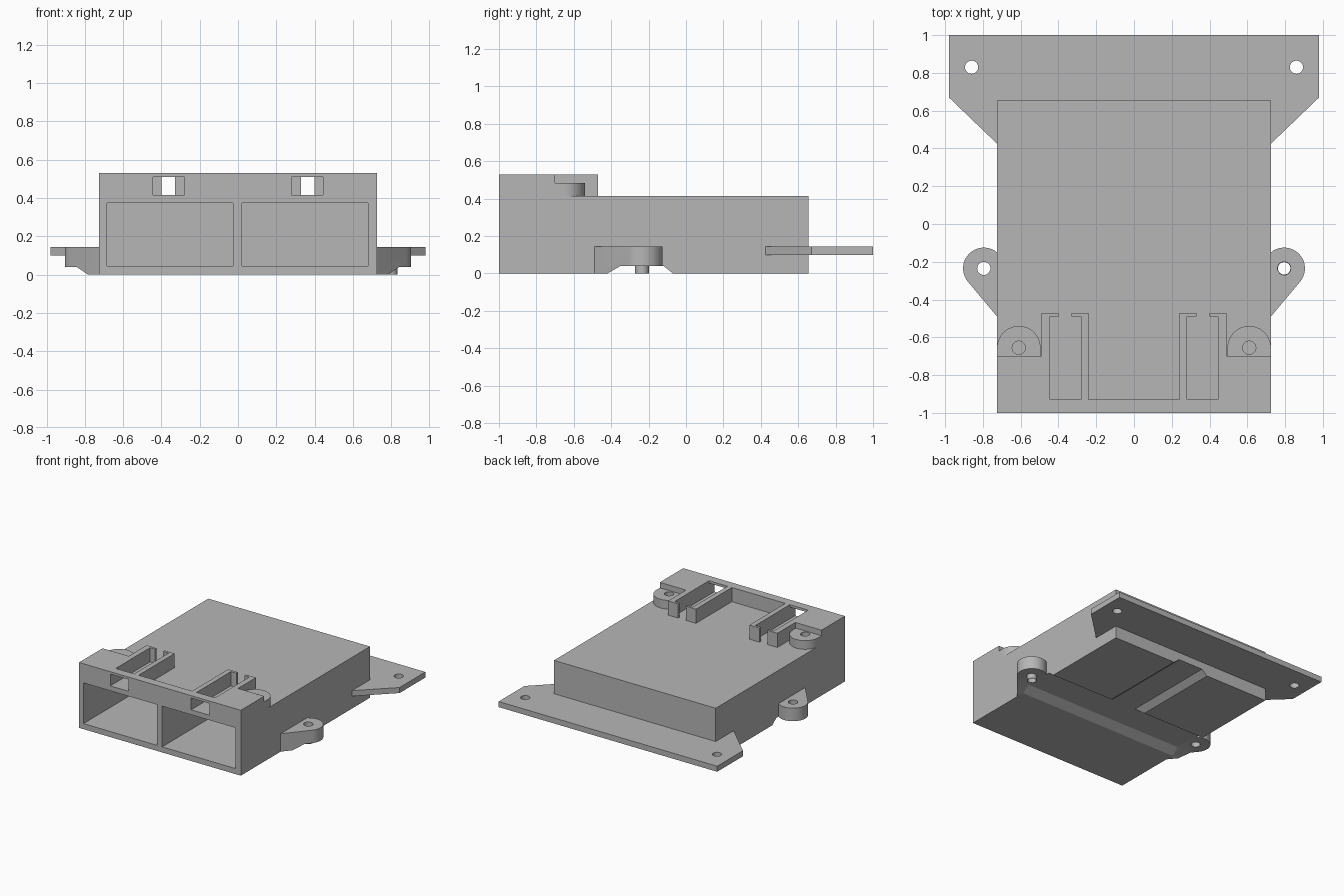
import bpy, bmesh, math
from mathutils import Vector

old = bpy.data.objects.get("Cube")
if old:
    bpy.data.objects.remove(old, do_unlink=True)

grey = bpy.data.materials.new("plain grey")
grey.use_nodes = True
colour = (0.47, 0.47, 0.47, 1)
grey.diffuse_color = colour
grey.node_tree.nodes["Principled BSDF"].inputs["Base Color"].default_value = colour


def prism(name, outline, low, high, axis="z"):
    """Extrude a 2D outline along an axis; (x,y) for z, (y,z) for x, (x,z) for y."""
    place = {"z": lambda a, b, c: (a, b, c),
             "x": lambda a, b, c: (c, a, b),
             "y": lambda a, b, c: (a, c, b)}[axis]
    bm = bmesh.new()
    face = bm.faces.new([bm.verts.new(place(a, b, low)) for a, b in outline])
    grown = bmesh.ops.extrude_face_region(bm, geom=[face])
    moved = [g for g in grown["geom"] if isinstance(g, bmesh.types.BMVert)]
    bmesh.ops.translate(bm, verts=moved, vec=Vector(place(0, 0, high - low)))
    bmesh.ops.recalc_face_normals(bm, faces=bm.faces)
    mesh = bpy.data.meshes.new(name)
    bm.to_mesh(mesh)
    bm.free()
    mesh.materials.append(grey)
    obj = bpy.data.objects.new(name, mesh)
    bpy.context.collection.objects.link(obj)
    return obj


def box(name, x0, x1, y0, y1, z0, z1):
    return prism(name, [(x0, y0), (x1, y0), (x1, y1), (x0, y1)], z0, z1)


def arc(cx, cy, r, start, end, steps=24):
    angles = [math.radians(start + (end - start) * i / steps) for i in range(steps + 1)]
    return [(cx + r * math.cos(a), cy + r * math.sin(a)) for a in angles]


def circle(cx, cy, r):
    return arc(cx, cy, r, 0, 360)[:-1]


def flip(points, side):
    return [(x * side, y) for x, y in points]


def select(obj):
    bpy.ops.object.select_all(action="DESELECT")
    obj.select_set(True)
    bpy.context.view_layer.objects.active = obj


def cut(obj, cutter):
    mod = obj.modifiers.new("cut", "BOOLEAN")
    mod.operation, mod.solver, mod.object = "DIFFERENCE", "EXACT", cutter
    select(obj)
    bpy.ops.object.modifier_apply(modifier=mod.name)
    bpy.data.objects.remove(cutter, do_unlink=True)


def smooth(obj):
    select(obj)
    bpy.ops.object.shade_smooth_by_angle(angle=math.radians(30))


def cross_channel():
    return prism("channel_cutter", [(-0.49, -0.04), (-0.35, 0.04), (-0.12, 0.04), (-0.02, -0.04)],
                 -1.1, 1.1, "x")


W, FRONT, BACK, TOP = 0.725, -1.0, 0.655, 0.415

# Housing with two open bays and a T-shaped channel underneath
housing = box("housing", -W, W, FRONT, BACK, 0, TOP)
for x0, x1 in ((-0.685, -0.025), (0.02, 0.68)):
    cut(housing, box("bay_cutter", x0, x1, FRONT - 0.1, 0.61, 0.045, 0.375))
cut(housing, cross_channel())
cut(housing, prism("channel_cutter", [(-0.21, -0.04), (-0.11, 0.04), (0.11, 0.04), (0.21, -0.04)],
                   -0.2, 0.8, "y"))

# Raised front rail with two pairs of hooked arms and windows through it
half = [(0.24, -0.93), (0.24, -0.47), (0.33, -0.47), (0.33, -0.49), (0.28, -0.49),
        (0.28, -0.93), (0.445, -0.93), (0.445, -0.49), (0.40, -0.49), (0.40, -0.47),
        (0.49, -0.47), (0.49, -0.70), (W, -0.70), (W, FRONT)]
rail = prism("front_rail", half + flip(half[::-1], -1), TOP, 0.53)
for x0, x1 in ((-0.445, -0.28), (0.28, 0.445)):
    cut(rail, box("window_cutter", x0, x1, FRONT - 0.1, -0.92, 0.3, 0.51))

# Rear mounting plate
wing = [(0.98, 1.0), (0.98, 0.67), (W, 0.425), (W - 0.01, 0.425), (W - 0.01, BACK - 0.01)]
plate = prism("mounting_plate", wing + flip(wing[::-1], -1), 0.10, 0.145)
for side in (-1, 1):
    cut(plate, prism("hole_cutter", circle(0.86 * side, 0.83, 0.035), 0, 0.3))
smooth(plate)

for side, label in ((1, "left"), (-1, "right")):
    # Screw boss behind the rail
    boss = prism(label + "_top_boss",
                 flip([(0.495, -0.70), (W, -0.70)] + arc(0.61, -0.655, 0.115, 0, 180), side),
                 TOP, 0.485)
    cut(boss, prism("hole_cutter", circle(0.61 * side, -0.655, 0.035), 0.2, 0.6))
    smooth(boss)

    # Side screw tab, trimmed by the same channel
    tab = prism(label + "_side_tab",
                flip([(W - 0.01, -0.49), (W, -0.49)] + arc(0.795, -0.235, 0.11, -38, 128)
                     + [(W - 0.01, -0.15)], side), 0, 0.145)
    cut(tab, cross_channel())
    cut(tab, prism("hole_cutter", circle(0.795 * side, -0.235, 0.035), -0.1, 0.3))
    smooth(tab)

# Thin sleeve below the left tab hole
sleeve = prism("tab_sleeve", circle(0.795, -0.235, 0.037), 0, 0.045)
cut(sleeve, prism("hole_cutter", circle(0.795, -0.235, 0.033), -0.1, 0.3))
smooth(sleeve)
